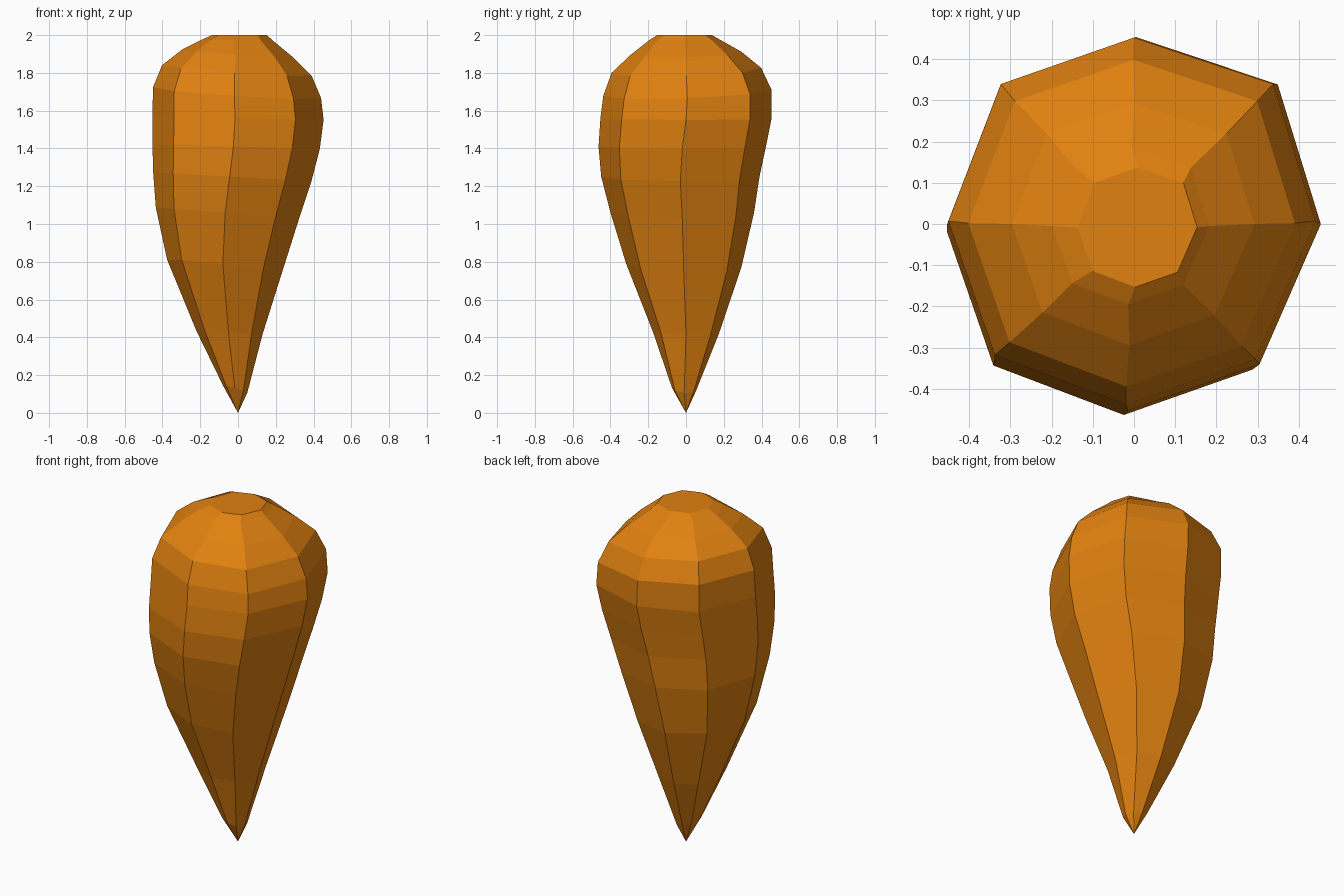
import bpy, bmesh
from math import sin, cos, pi

SIDES = 8
# rings, bottom to top: height, radius, centre x, centre y, tilt along x, tilt along y
RINGS = [
    (0.125, 0.064, -0.015, -0.01, 0.30, 0.10),
    (0.425, 0.175, -0.045, 0.00, 0.05, 0.02),
    (0.78, 0.305, -0.07, -0.012, 0.10, 0.03),
    (1.06, 0.380, -0.055, -0.020, 0.07, 0.00),
    (1.25, 0.419, -0.030, -0.030, 0.055, 0.00),
    (1.41, 0.443, -0.010, -0.020, 0.03, 0.00),
    (1.56, 0.453, 0.00, 0.00, 0.02, 0.00),
    (1.695, 0.445, -0.005, 0.007, 0.065, -0.04),
    (1.813, 0.396, -0.006, 0.002, 0.07, -0.035),
    (1.903, 0.294, -0.002, 0.00, 0.07, -0.03),
    (1.973, 0.190, -0.008, -0.005, 0.00, 0.00),
    (2.00, 0.145, 0.008, -0.008, 0.00, 0.00),
]
# hand-made irregularity of each corner, from +x counter-clockwise
NUDGE = [(0, 0), (0.028, 0.018), (0.005, 0), (-0.003, 0.018),
         (0, 0), (-0.018, -0.01), (-0.015, 0), (-0.016, -0.02)]

# faceted carrot root
bm = bmesh.new()
tip = bm.verts.new((0, 0, 0))
loops = []
for z, r, cx, cy, tx, ty in RINGS:
    loop = []
    for i, (nx, ny) in enumerate(NUDGE):
        a = 2 * pi * i / SIDES
        s = r / 0.45
        x, y = r * cos(a) + nx * s, r * sin(a) + ny * s
        loop.append(bm.verts.new((cx + x, cy + y, z - tx * x - ty * y)))
    loops.append(loop)
for i in range(SIDES):
    j = (i + 1) % SIDES
    bm.faces.new((tip, loops[0][j], loops[0][i]))
    for low, high in zip(loops, loops[1:]):
        bm.faces.new((low[i], low[j], high[j], high[i]))
bm.faces.new(loops[-1])
bmesh.ops.recalc_face_normals(bm, faces=bm.faces)

mesh = bpy.data.meshes.new("carrot_root")
bm.to_mesh(mesh)
bm.free()
root = bpy.data.objects.new("carrot_root", mesh)
bpy.context.collection.objects.link(root)

orange = bpy.data.materials.new("orange")
orange.diffuse_color = (0.75, 0.22, 0.005, 1)
mesh.materials.append(orange)
